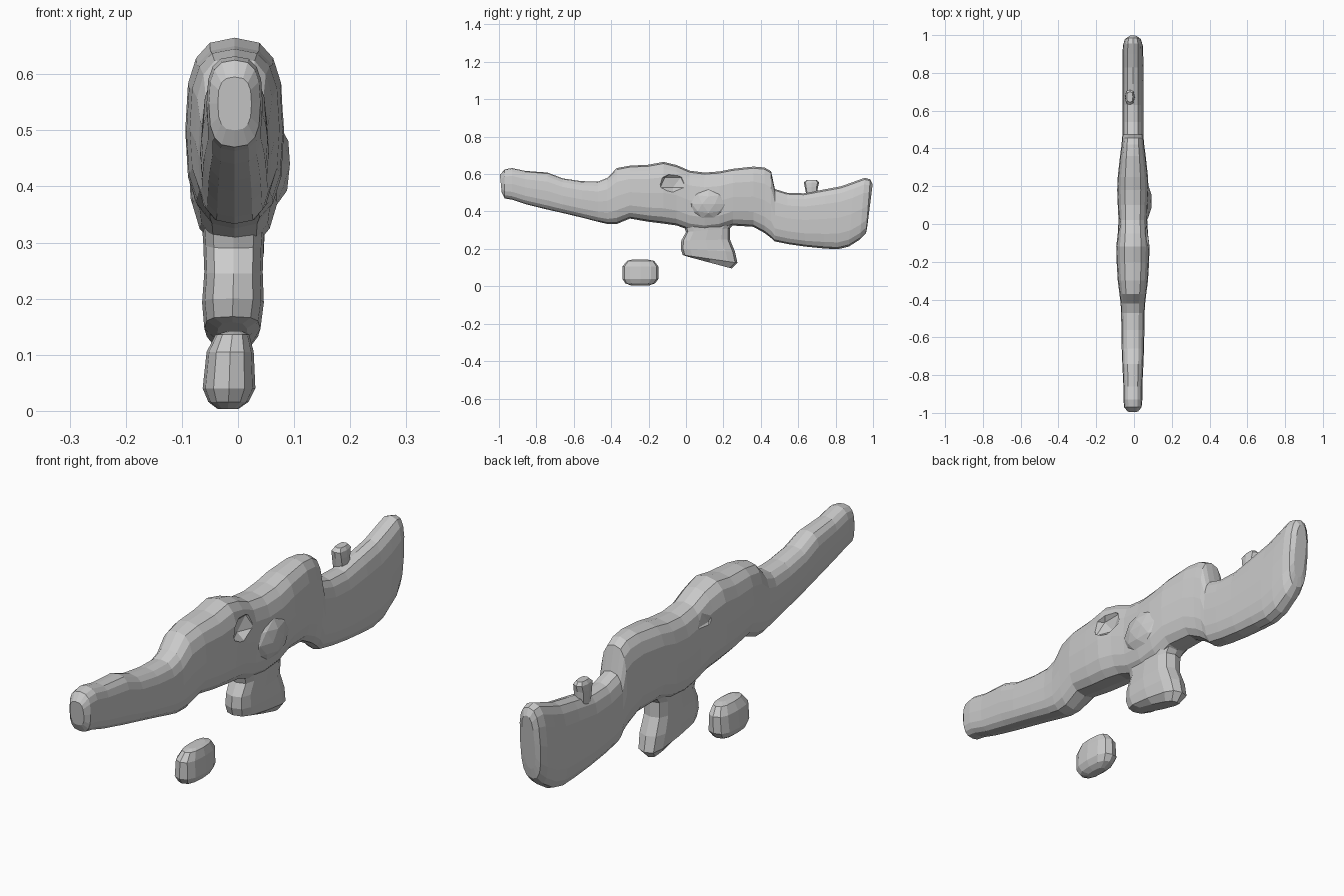
import bpy, bmesh, math
from mathutils import Vector

CX = -0.006  # slight sideways offset of the whole cast


def loft(name, rings, sides=16, power=2.8):
    """Skin rounded sections; each ring is (y0, z0, y1, z1, half width, centre x)."""
    bm = bmesh.new()
    loops = []
    for y0, z0, y1, z1, w, cx in rings:
        loop = []
        for i in range(sides):
            a = 2 * math.pi * i / sides
            c, s = math.cos(a), math.sin(a)
            u = math.copysign(abs(c) ** (2 / power), c)
            v = math.copysign(abs(s) ** (2 / power), s)
            t = 0.5 + 0.5 * v
            loop.append(bm.verts.new((cx + w * u, y0 + (y1 - y0) * t, z0 + (z1 - z0) * t)))
        loops.append(loop)
    for a, b in zip(loops, loops[1:]):
        for i in range(sides):
            j = (i + 1) % sides
            bm.faces.new((a[i], a[j], b[j], b[i]))
    bm.faces.new(loops[0])
    bm.faces.new(loops[-1])
    bmesh.ops.recalc_face_normals(bm, faces=bm.faces)
    mesh = bpy.data.meshes.new(name)
    bm.to_mesh(mesh)
    bm.free()
    ob = bpy.data.objects.new(name, mesh)
    bpy.context.collection.objects.link(ob)
    return ob


def blob(name, loc, scale, level=2):
    bpy.ops.mesh.primitive_ico_sphere_add(subdivisions=level, radius=1, location=loc)
    ob = bpy.context.object
    ob.name = name
    ob.scale = scale
    return ob


# Main body: y, bottom z, top z, half width
stations = [
    (-0.97, 0.470, 0.625, 0.046), (-0.93, 0.463, 0.632, 0.050),
    (-0.86, 0.440, 0.617, 0.050), (-0.74, 0.410, 0.608, 0.056),
    (-0.66, 0.392, 0.577, 0.059), (-0.56, 0.368, 0.562, 0.061),
    (-0.47, 0.345, 0.560, 0.062), (-0.42, 0.333, 0.580, 0.065),
    (-0.37, 0.333, 0.632, 0.071), (-0.30, 0.362, 0.645, 0.080),
    (-0.20, 0.345, 0.650, 0.086), (-0.12, 0.335, 0.665, 0.088),
    (-0.05, 0.325, 0.648, 0.080), (0.02, 0.300, 0.618, 0.076),
    (0.10, 0.290, 0.608, 0.080), (0.18, 0.300, 0.614, 0.083),
    (0.25, 0.325, 0.628, 0.080), (0.36, 0.318, 0.640, 0.068),
    (0.42, 0.285, 0.635, 0.060), (0.455, 0.258, 0.615, 0.057)]
body_rings = [(-0.985, 0.50, -0.995, 0.595, 0.030, CX)]
body_rings += [(y, a, y, b, w, CX) for y, a, b, w in stations]
# Stock end, with sections leaning to follow the butt
body_rings += [
    (0.475, 0.240, 0.475, 0.520, 0.055, CX), (0.55, 0.225, 0.54, 0.500, 0.055, CX),
    (0.64, 0.212, 0.63, 0.497, 0.055, CX), (0.74, 0.202, 0.74, 0.518, 0.055, CX),
    (0.81, 0.198, 0.83, 0.535, 0.055, CX), (0.87, 0.212, 0.90, 0.560, 0.055, CX),
    (0.93, 0.250, 0.955, 0.580, 0.053, CX), (0.963, 0.285, 0.985, 0.572, 0.044, CX),
    (0.970, 0.325, 0.998, 0.545, 0.026, CX)]
body = loft("body", body_rings)

# Ragged hollows in the sides of the body
hollows = [blob("hollow_right", (0.085, -0.07, 0.555), (0.045, 0.08, 0.06), 1),
           blob("hollow_left", (-0.10, 0.0, 0.56), (0.035, 0.06, 0.05), 1)]
for h in hollows:
    h.hide_render = True
    h.hide_set(True)
    m = body.modifiers.new("cut", 'BOOLEAN')
    m.operation = 'DIFFERENCE'
    m.solver = 'EXACT'
    m.object = h

# Swelling low on the right side
blob("side_swelling", (0.045, 0.12, 0.44), (0.050, 0.11, 0.09))

# Grip: front point, rear point, half width
loft("grip", [
    (-0.02, 0.35, 0.28, 0.36, 0.058, -0.008), (0.00, 0.29, 0.235, 0.31, 0.054, -0.008),
    (-0.025, 0.245, 0.235, 0.25, 0.052, -0.008), (-0.028, 0.20, 0.262, 0.185, 0.055, -0.009),
    (-0.018, 0.168, 0.275, 0.125, 0.050, -0.010), (0.01, 0.158, 0.245, 0.095, 0.028, -0.010)],
    sides=12, power=3.2)

# Small sight nub on the stock
loft("stock_nub", [
    (0.645, 0.48, 0.70, 0.48, 0.026, -0.022), (0.635, 0.53, 0.705, 0.53, 0.026, -0.022),
    (0.630, 0.555, 0.712, 0.555, 0.024, -0.022), (0.645, 0.568, 0.700, 0.568, 0.016, -0.022)],
    sides=8, power=3)

# Loose pellet under the front
loft("pellet", [
    (-0.29, 0.003, -0.20, 0.003, 0.018, -0.018), (-0.325, 0.016, -0.165, 0.016, 0.036, -0.017),
    (-0.340, 0.040, -0.147, 0.040, 0.047, -0.016), (-0.340, 0.105, -0.147, 0.105, 0.042, -0.014),
    (-0.315, 0.136, -0.170, 0.136, 0.030, -0.010), (-0.29, 0.142, -0.20, 0.142, 0.014, -0.006)],
    sides=12, power=2.6)
